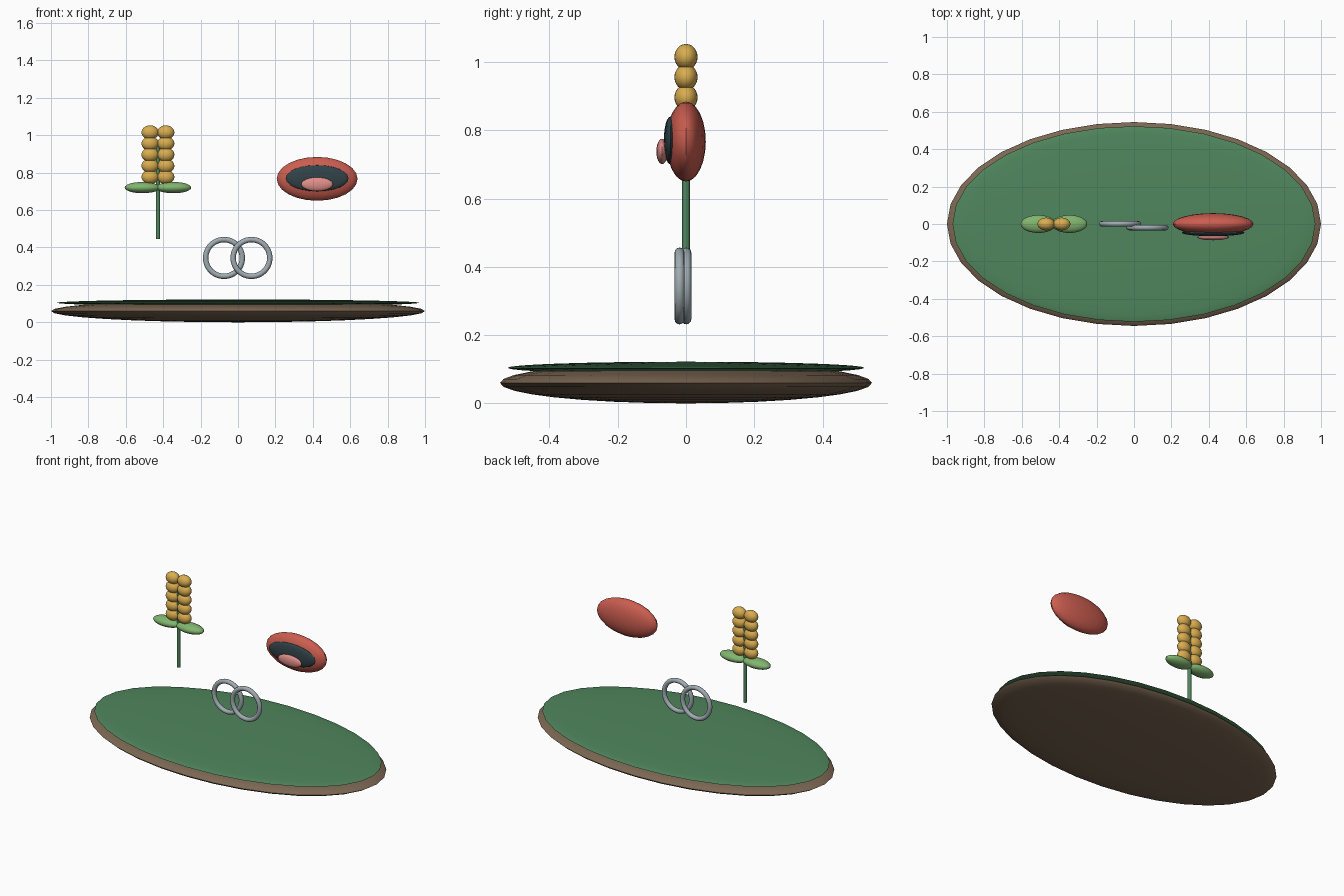
import bpy
from math import radians

if "Cube" in bpy.data.objects:
    bpy.data.objects.remove(bpy.data.objects["Cube"])


def material(name, rgb):
    m = bpy.data.materials.new(name)
    m.diffuse_color = (*rgb, 1)
    m.use_nodes = True
    m.node_tree.nodes["Principled BSDF"].inputs["Base Color"].default_value = m.diffuse_color
    return m


BROWN = material("soil", (0.20, 0.135, 0.085))
GREEN = material("grass", (0.08, 0.24, 0.11))
STEM = material("stem", (0.08, 0.24, 0.11))
LEAF = material("leaf", (0.22, 0.46, 0.16))
GOLD = material("grain", (0.70, 0.42, 0.08))
RED = material("lips", (0.60, 0.11, 0.08))
DARK = material("mouth", (0.03, 0.055, 0.065))
PINK = material("tongue", (0.75, 0.27, 0.25))
STEEL = material("steel", (0.35, 0.41, 0.44))


def finish(name, mat):
    o = bpy.context.object
    o.name = name
    o.data.materials.append(mat)
    bpy.ops.object.shade_smooth_by_angle(angle=radians(40))
    return o


def ellipsoid(name, loc, radii, mat, seg=24, rings=12):
    bpy.ops.mesh.primitive_uv_sphere_add(segments=seg, ring_count=rings, radius=1, location=loc)
    bpy.context.object.scale = radii
    bpy.ops.object.transform_apply(location=False, rotation=False, scale=True)
    return finish(name, mat)


# Oval base: soil disc with grass top
ellipsoid("base_soil", (0, 0, 0.06), (1.0, 0.545, 0.06), BROWN, 32, 16)
ellipsoid("base_grass", (0, 0, 0.104), (0.97, 0.523, 0.018), GREEN, 32, 16)

# Wheat ear: stem, two leaves, two columns of grains
WX = -0.428
bpy.ops.mesh.primitive_cylinder_add(vertices=16, radius=0.011, depth=0.52, location=(WX, 0, 0.704))
finish("wheat_stem", STEM)
for side, label in ((-1, "left"), (1, "right")):
    ellipsoid(f"wheat_leaf_{label}", (WX + side * 0.083, 0, 0.72), (0.095, 0.048, 0.03), LEAF)
    for i in range(5):
        ellipsoid(f"wheat_grain_{label}_{i + 1}", (WX + side * 0.042, 0, 0.777 + i * 0.0595),
                  (0.046, 0.034, 0.038), GOLD)

# Open mouth: lips, dark opening, tongue
ellipsoid("mouth_lips", (0.423, 0, 0.767), (0.216, 0.058, 0.117), RED)
ellipsoid("mouth_opening", (0.423, -0.046, 0.77), (0.168, 0.019, 0.07), DARK)
ellipsoid("mouth_tongue", (0.423, -0.07, 0.738), (0.085, 0.017, 0.037), PINK)

# Pair of overlapping upright rings
for name, x, y in (("ring_left", -0.075, 0.001), ("ring_right", 0.072, -0.019)):
    bpy.ops.mesh.primitive_torus_add(major_segments=48, minor_segments=12, major_radius=0.098,
                                     minor_radius=0.0145, location=(x, y, 0.344),
                                     rotation=(radians(90), 0, 0))
    finish(name, STEEL)
